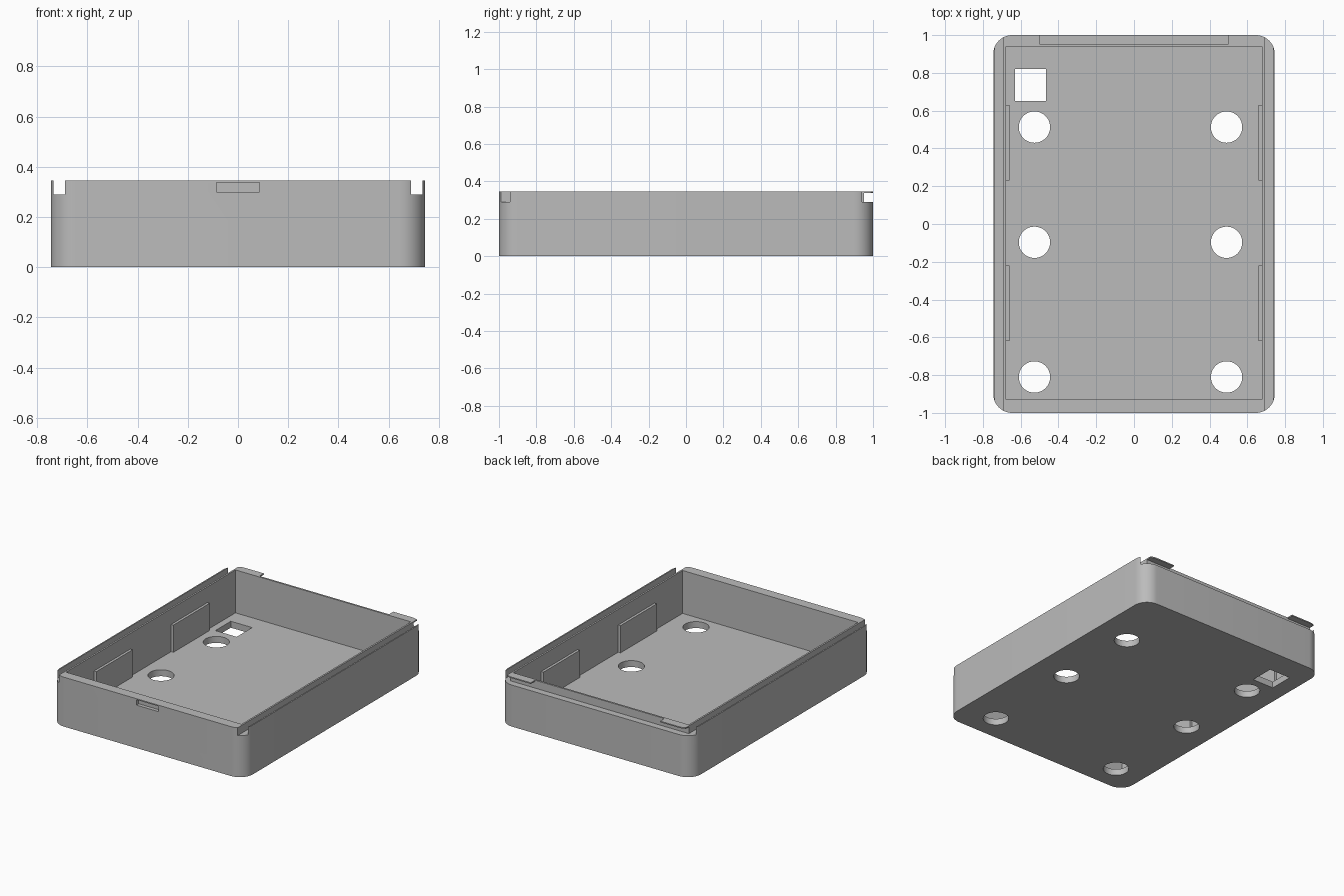
import bpy, bmesh
from math import radians
from mathutils import Matrix, Vector

cube = bpy.data.objects.get("Cube")
if cube:
    bpy.data.objects.remove(cube)

W, L, H = 0.745, 1.0, 0.345      # half width, half length, height
FLOOR = 0.045
LEDGE = 0.29                     # bottom of the lid channels

grey = bpy.data.materials.new("plain grey")
grey.use_nodes = True
colour = (0.5, 0.5, 0.5, 1)
grey.diffuse_color = colour
grey.node_tree.nodes["Principled BSDF"].inputs["Base Color"].default_value = colour


def add_object(name, bm):
    mesh = bpy.data.meshes.new(name)
    bm.to_mesh(mesh)
    bm.free()
    mesh.materials.append(grey)
    obj = bpy.data.objects.new(name, mesh)
    bpy.context.collection.objects.link(obj)
    return obj


def box(name, x, y, z, corner=0):
    """Box from (min, max) ranges, with optional rounded upright edges."""
    bm = bmesh.new()
    ranges = (x, y, z)
    size = Vector([r[1] - r[0] for r in ranges])
    centre = Vector([(r[0] + r[1]) / 2 for r in ranges])
    bmesh.ops.create_cube(bm, size=1, matrix=Matrix.LocRotScale(centre, None, size))
    if corner:
        upright = [e for e in bm.edges if abs(e.verts[0].co.z - e.verts[1].co.z) > 0.01]
        bmesh.ops.bevel(bm, geom=upright, offset=corner, segments=12, profile=0.5, affect='EDGES')
    return add_object(name, bm)


def drill(x, y):
    bm = bmesh.new()
    bmesh.ops.create_cone(bm, cap_ends=True, segments=48, radius1=0.083, radius2=0.083,
                          depth=0.3, matrix=Matrix.Translation((x, y, 0)))
    return add_object("hole_cutter", bm)


def cut(target, cutter):
    cutter.hide_render = True
    mod = target.modifiers.new("cut", 'BOOLEAN')
    mod.operation = 'DIFFERENCE'
    mod.solver = 'EXACT'
    mod.object = cutter
    bpy.context.view_layer.objects.active = target
    bpy.ops.object.modifier_apply(modifier=mod.name)
    bpy.data.objects.remove(cutter)


# Tray shell with rounded corners
tray = box("tray", (-W, W), (-L, L), (0, H), corner=0.1)
cut(tray, box("cavity_cutter", (-0.678, 0.678), (-0.93, 0.94), (FLOOR, 1)))

# Lid channels along both long walls, leaving a thin outer skin
for x in ((-0.736, -0.69), (0.69, 0.736)):
    cut(tray, box("channel_cutter", x, (-2, 2), (LEDGE, 1)))

# Slot across the back, open at the top between two thin tabs
cut(tray, box("back_slot_cutter", (-2, 2), (0.953, 2), (LEDGE, 0.337)))
cut(tray, box("back_gap_cutter", (-0.5, 0.5), (0.953, 2), (0.31, 1)))

# Finger notch in the front
cut(tray, box("notch_cutter", (-0.085, 0.085), (-2, -0.975), (0.3, 0.337)))

# Floor openings
for x in (-0.527, 0.49):
    for y in (0.513, -0.097, -0.81):
        cut(tray, drill(x, y))
cut(tray, box("window_cutter", (-0.63, -0.465), (0.65, 0.82), (-1, 0.2)))

# Flat pads on the inner side walls
for side, x in (("right", (-0.68, -0.66)), ("left", (0.66, 0.68))):
    for end, y in (("front", (-0.62, -0.22)), ("back", (0.23, 0.63))):
        box(f"{side}_{end}_pad", x, y, (FLOOR - 0.005, 0.235))

# Smooth corners and holes, crisp edges elsewhere
bpy.ops.object.select_all(action='DESELECT')
tray.select_set(True)
bpy.context.view_layer.objects.active = tray
bpy.ops.object.shade_smooth_by_angle(angle=radians(30))
